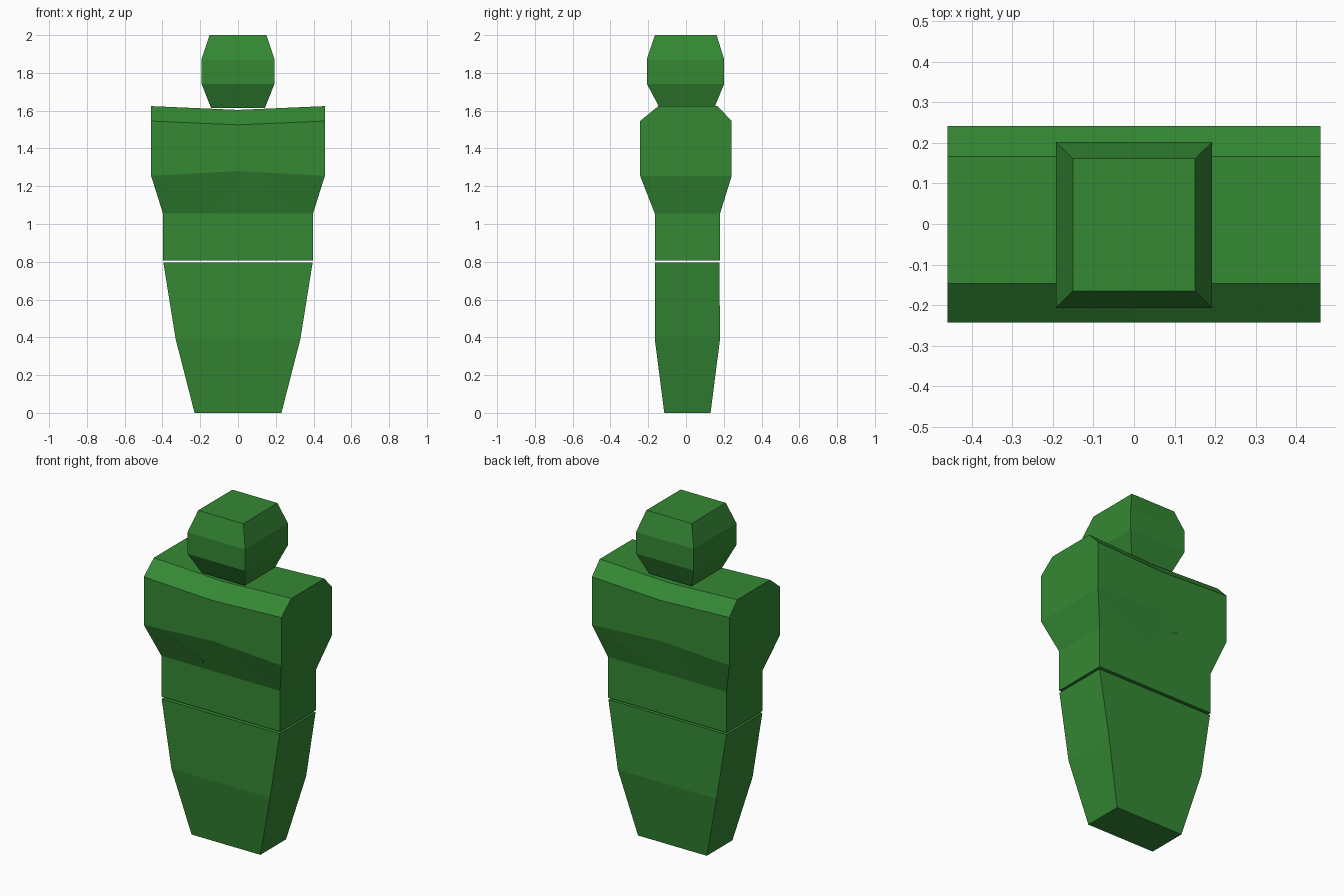
import bpy, bmesh, random
from mathutils import Vector

if "Cube" in bpy.data.objects:
    bpy.data.objects.remove(bpy.data.objects["Cube"])

green = bpy.data.materials.new("green")
green.diffuse_color = (0.035, 0.25, 0.035, 1)
green.use_nodes = True
green.node_tree.nodes["Principled BSDF"].inputs["Base Color"].default_value = green.diffuse_color


def loft(levels):
    """Stack of rectangular rings: (z, half width, y front, y back, z offset at centre)."""
    bm = bmesh.new()
    rings = []
    for z, w, y0, y1, dz in levels:
        pts = [(-w, y0, z), (0, y0, z + dz), (w, y0, z),
               (w, y1, z), (0, y1, z + dz), (-w, y1, z)]
        rings.append([bm.verts.new(p) for p in pts])
    for a, b in zip(rings, rings[1:]):
        for i in range(6):
            j = (i + 1) % 6
            bm.faces.new((a[i], a[j], b[j], b[i]))
    for r in (rings[0], rings[-1]):
        bm.faces.new((r[0], r[1], r[4], r[5]))
        bm.faces.new((r[1], r[2], r[3], r[4]))
    bmesh.ops.recalc_face_normals(bm, faces=bm.faces)
    return bm


def shatter(name, levels, count, seed):
    """Split a lofted block into interlocking Voronoi shards."""
    rng = random.Random(seed)
    base = loft(levels)
    w = max(l[1] for l in levels)
    d = max(l[3] for l in levels)
    seeds = [Vector((rng.uniform(-w, w), rng.uniform(-d, d),
                     rng.uniform(levels[0][0], levels[-1][0]))) for _ in range(count)]
    for i, p in enumerate(seeds):
        bm = base.copy()
        for q in seeds:
            if q is p or not bm.faces:
                continue
            cut = bmesh.ops.bisect_plane(
                bm, geom=bm.verts[:] + bm.edges[:] + bm.faces[:], dist=1e-6,
                plane_co=(p + q) / 2, plane_no=q - p, clear_outer=True)
            rim = [e for e in cut["geom_cut"] if isinstance(e, bmesh.types.BMEdge)]
            if rim:
                bmesh.ops.holes_fill(bm, edges=rim, sides=0)
        if bm.faces:
            bmesh.ops.recalc_face_normals(bm, faces=bm.faces)
            mesh = bpy.data.meshes.new(f"{name}_shard_{i + 1}")
            bm.to_mesh(mesh)
            mesh.materials.append(green)
            bpy.context.collection.objects.link(bpy.data.objects.new(mesh.name, mesh))
        bm.free()
    base.free()


# Legs block, tapering to the ground
shatter("legs", [(0, .23, -.115, .13, 0),
                 (.39, .33, -.165, .18, 0),
                 (.795, .395, -.165, .177, 0)], 8, 4)

# Torso with waist, chest and bevelled, slightly dished shoulders
shatter("torso", [(.808, .397, -.165, .18, 0),
                  (1.055, .397, -.165, .18, 0),
                  (1.255, .46, -.243, .242, .025),
                  (1.545, .46, -.243, .242, -.02),
                  (1.624, .46, -.147, .167, -.02)], 20, 7)

# Head, chamfered above and below
shatter("head", [(1.615, .143, -.14, .15, 0),
                 (1.742, .193, -.207, .202, 0),
                 (1.872, .193, -.207, .202, 0),
                 (2.0, .151, -.165, .162, 0)], 11, 3)
